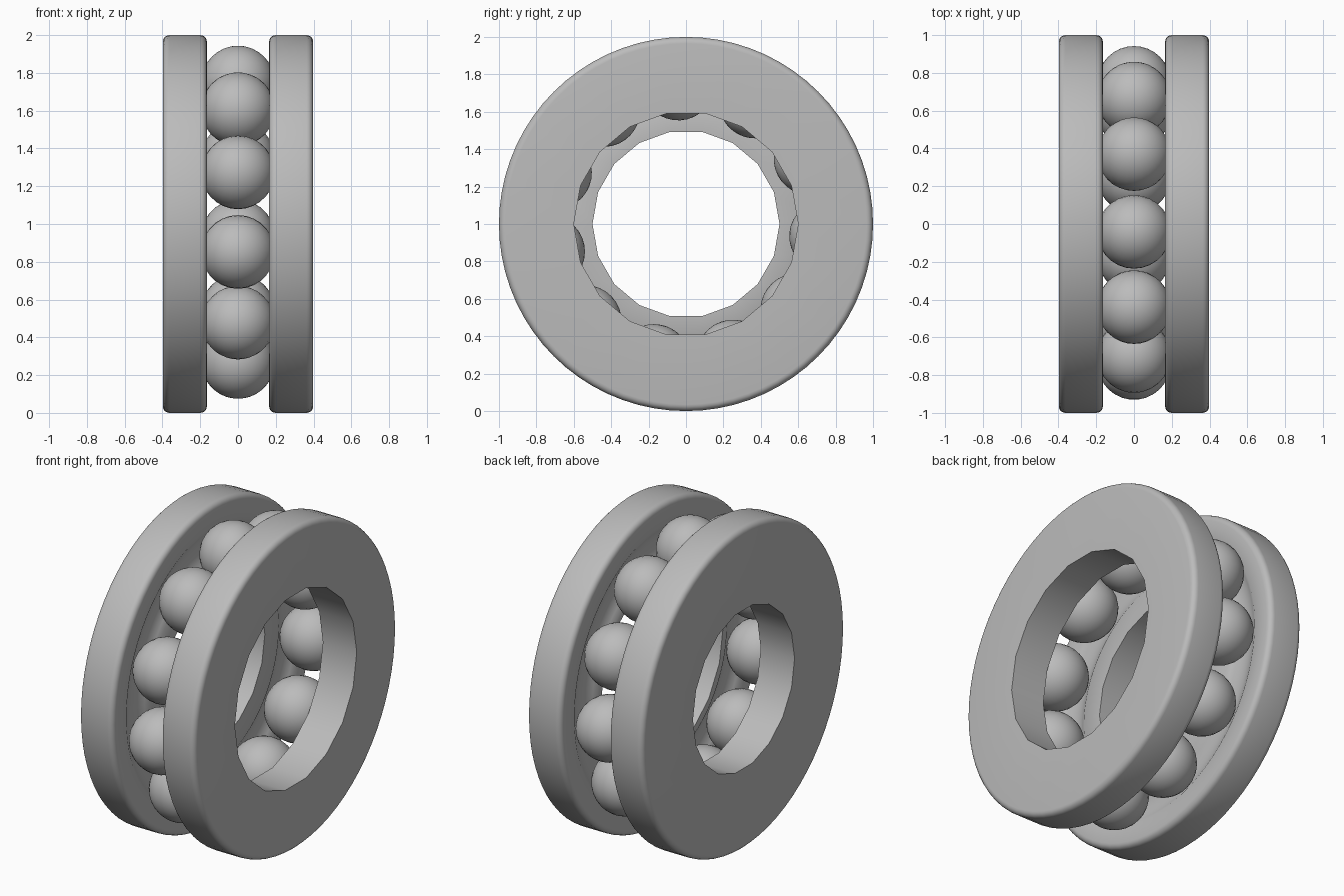
import bpy, bmesh, math
from mathutils import Matrix, Vector

if "Cube" in bpy.data.objects:
    bpy.data.objects.remove(bpy.data.objects["Cube"])

steel = bpy.data.materials.new("steel grey")
steel.diffuse_color = (0.5, 0.5, 0.5, 1)
steel.use_nodes = True
steel.node_tree.nodes["Principled BSDF"].inputs["Base Color"].default_value = steel.diffuse_color

BALLS, BALL_R, PITCH_R = 11, 0.195, 0.75
GAP, WIDE, FILLET = 0.165, 0.398, 0.035
FINE, COARSE = 72, 18          # rim and bore facets
STEP = FINE // COARSE


def finish(name, bm):
    bmesh.ops.recalc_face_normals(bm, faces=bm.faces)
    mesh = bpy.data.meshes.new(name)
    bm.to_mesh(mesh)
    bm.free()
    mesh.materials.append(steel)
    ob = bpy.data.objects.new(name, mesh)
    bpy.context.collection.objects.link(ob)
    bpy.ops.object.select_all(action='DESELECT')
    ob.select_set(True)
    bpy.context.view_layer.objects.active = ob
    bpy.ops.object.shade_smooth_by_angle(angle=math.radians(32))
    return ob


def ring_loop(bm, x, r, n):
    return [bm.verts.new((x, r * math.cos(2 * math.pi * i / n),
                          1 + r * math.sin(2 * math.pi * i / n))) for i in range(n)]


def arc(cx, cr, rad, a0, a1, n):
    return [(cx + rad * math.cos(math.radians(a0 + (a1 - a0) * i / n)),
             cr + rad * math.sin(math.radians(a0 + (a1 - a0) * i / n))) for i in range(n + 1)]


def washer(name, side, bore):
    bm = bmesh.new()
    # profile from outer face, over the rounded rim, down to the ball groove
    prof = arc(WIDE - FILLET, 1 - FILLET, FILLET, 0, 90, 5)
    prof += arc(GAP + FILLET, 1 - FILLET, FILLET, 90, 180, 5)
    half = math.degrees(math.acos(GAP / 0.2))
    prof += arc(0, PITCH_R, 0.2, half, -half, 8)
    loops = [ring_loop(bm, side * x, r, FINE) for x, r in prof]
    for a, b in zip(loops, loops[1:]):
        for i in range(FINE):
            j = (i + 1) % FINE
            bm.faces.new((a[i], a[j], b[j], b[i]))
    # faceted bore joined to the finer loops by flat fans
    outer = ring_loop(bm, side * WIDE, bore, COARSE)
    inner = ring_loop(bm, side * GAP, bore, COARSE)
    for k in range(COARSE):
        m = (k + 1) % COARSE
        bm.faces.new((outer[k], outer[m], inner[m], inner[k]))
        for fine, coarse in ((loops[0], outer), (loops[-1], inner)):
            span = [fine[(k * STEP + i) % FINE] for i in range(STEP + 1)]
            bm.faces.new(span + [coarse[m], coarse[k]])
    return finish(name, bm)


washer("housing_washer", 1, 0.6)
washer("shaft_washer", -1, 0.5)

# balls, poles pointing outward from the bearing axis
for k in range(BALLS):
    a = math.radians(-5) + 2 * math.pi * k / BALLS
    out = Vector((0, math.cos(a), math.sin(a)))
    turn = Vector((0, 0, 1)).rotation_difference(out).to_matrix().to_4x4()
    bm = bmesh.new()
    bmesh.ops.create_uvsphere(bm, u_segments=28, v_segments=16, radius=BALL_R,
                              matrix=Matrix.Translation(out * PITCH_R + Vector((0, 0, 1))) @ turn)
    finish(f"ball_{k + 1}", bm)
